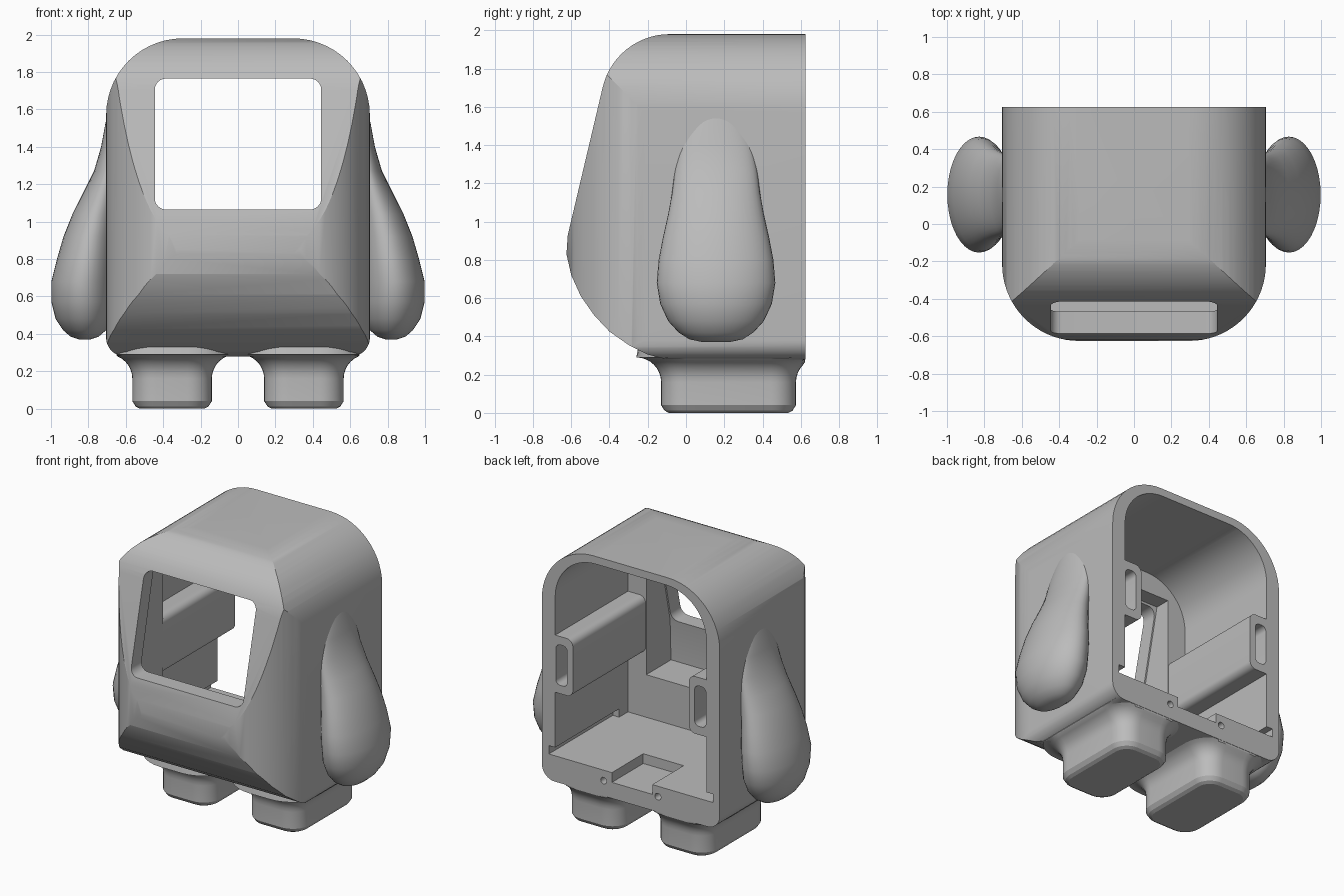
import bpy, bmesh, math
from mathutils import Vector

if "Cube" in bpy.data.objects:
    bpy.data.objects.remove(bpy.data.objects["Cube"])

grey = bpy.data.materials.new("plain grey")
grey.diffuse_color = (0.5, 0.5, 0.5, 1)
grey.use_nodes = True
grey.node_tree.nodes["Principled BSDF"].inputs["Base Color"].default_value = grey.diffuse_color


def rounded(corners, seg=14):
    """Polygon outline from (a, b, radius) corners."""
    out, n = [], len(corners)
    for i, (a, b, r) in enumerate(corners):
        p = Vector((a, b))
        if r == 0:
            out.append((a, b))
            continue
        u = (Vector(corners[i - 1][:2]) - p).normalized()
        v = (Vector(corners[(i + 1) % n][:2]) - p).normalized()
        half = u.angle(v) / 2
        c = p + (u + v).normalized() * (r / math.sin(half))
        s, e = p + u * (r / math.tan(half)) - c, p + v * (r / math.tan(half)) - c
        a0, a1 = math.atan2(s.y, s.x), math.atan2(e.y, e.x)
        d = (a1 - a0 + math.pi) % (2 * math.pi) - math.pi
        for k in range(seg + 1):
            t = a0 + d * k / seg
            out.append((c.x + r * math.cos(t), c.y + r * math.sin(t)))
    return out


def rect(a0, b0, a1, b1, r=0, seg=8):
    return rounded([(a0, b0, r), (a1, b0, r), (a1, b1, r), (a0, b1, r)], seg)


def loft(name, rings):
    """Closed solid through rings of equal point count."""
    bm = bmesh.new()
    vs = [[bm.verts.new(p) for p in ring] for ring in rings]
    n = len(vs[0])
    for lo, hi in zip(vs, vs[1:]):
        for i in range(n):
            bm.faces.new((lo[i], lo[(i + 1) % n], hi[(i + 1) % n], hi[i]))
    bm.faces.new(vs[0][::-1])
    bm.faces.new(vs[-1])
    bmesh.ops.recalc_face_normals(bm, faces=bm.faces)
    me = bpy.data.meshes.new(name)
    bm.to_mesh(me)
    bm.free()
    me.materials.append(grey)
    ob = bpy.data.objects.new(name, me)
    bpy.context.collection.objects.link(ob)
    return ob


def prism(name, outline, axis, lo, hi):
    place = {"x": lambda a, b, t: (t, a, b),
             "y": lambda a, b, t: (a, t, b),
             "z": lambda a, b, t: (a, b, t)}[axis]
    return loft(name, [[place(a, b, t) for a, b in outline] for t in (lo, hi)])


def combine(ob, tool, op):
    m = ob.modifiers.new(op, "BOOLEAN")
    m.operation, m.object, m.solver = op, tool, "EXACT"
    bpy.context.view_layer.objects.active = ob
    bpy.ops.object.modifier_apply(modifier=m.name)
    bpy.data.objects.remove(tool)


def smooth(ob, angle):
    bpy.ops.object.select_all(action="DESELECT")
    ob.select_set(True)
    bpy.context.view_layer.objects.active = ob
    bpy.ops.object.shade_smooth_by_angle(angle=math.radians(angle))


# Body: front, side and plan outlines intersected
BACK = 0.625
body = prism("body", rounded([(-0.705, 0.28, 0.1), (0.705, 0.28, 0.1),
                              (0.705, 1.98, 0.41), (-0.705, 1.98, 0.41)]), "y", -1, 1)
belly = [(-0.1, 0.28), (-0.2, 0.305), (-0.3, 0.355), (-0.4, 0.425), (-0.48, 0.51),
         (-0.55, 0.61), (-0.6, 0.72), (-0.625, 0.83), (-0.618, 0.93)]
side = rounded([(BACK, 0.28, 0)] + [(y, z, 0) for y, z in belly]
               + [(-0.37, 1.98, 0.36), (BACK, 1.98, 0)])
combine(body, prism("side_outline", side, "x", -1, 1), "INTERSECT")
plan = rounded([(-0.705, -0.625, 0.41), (0.705, -0.625, 0.41),
                (0.705, BACK, 0), (-0.705, BACK, 0)], 18)
combine(body, prism("plan_outline", plan, "z", 0, 3), "INTERSECT")

# Legs with rounded soles and flared tops
for s in (-1, 1):
    steps = [(0, -0.04), (0.012, -0.018), (0.04, 0)]
    for k in range(9):
        t = math.pi / 2 * k / 8
        steps.append((0.16 + 0.13 * math.sin(t), 0.13 * (1 - math.cos(t))))
    steps.append((0.34, 0.12))
    rings = []
    for z, o in steps:
        outline = rect(0.14 - o, -0.13 - o, 0.565 + o, 0.575 + o, 0.13 + o)
        rings.append([(s * max(0.003, min(x, 0.65)), min(y, BACK - 0.002), z)
                      for x, y in outline])
    combine(body, loft("leg", rings), "UNION")

# Hollow inside, open at the back, with a deeper bay behind the window
cavity = rounded([(-0.6, 0.465, 0), (0.6, 0.465, 0), (0.6, 1.925, 0.32), (-0.6, 1.925, 0.32)])
combine(body, prism("cavity", cavity, "y", -0.2, 1), "DIFFERENCE")
bay = [(0, 0.77), (-0.48, 0.77), (-0.47, 1.06), (-0.31, 1.78), (0, 1.78)]
combine(body, prism("bay", bay, "x", -0.455, 0.455), "DIFFERENCE")
window = rect(-0.445, 1.065, 0.445, 1.765, 0.06)
combine(body, prism("window", window, "y", -1, -0.1), "DIFFERENCE")

# Floor pocket, screw holes and corner grooves at the open back
combine(body, prism("pocket", rect(-0.17, 0.27, 0.15, 1), "z", 0.395, 0.6), "DIFFERENCE")
for s in (-1, 1):
    hole = [(s * 0.215 + 0.024 * math.cos(k * math.pi / 8),
             0.39 + 0.024 * math.sin(k * math.pi / 8)) for k in range(16)]
    combine(body, prism("hole", hole, "y", 0.45, 1), "DIFFERENCE")
    groove = rect(min(s * 0.55, s * 0.65), 0.465, max(s * 0.55, s * 0.65), 0.525)
    combine(body, prism("groove", groove, "y", -0.1, 1), "DIFFERENCE")
    # Side rail with a slot in its end
    rail = rect(min(s * 0.46, s * 0.66), 0.92, max(s * 0.46, s * 0.66), 1.33, 0.05)
    combine(body, prism("rail", rail, "y", -0.23, BACK - 0.001), "UNION")
    slot = rect(min(s * 0.505, s * 0.595), 0.98, max(s * 0.505, s * 0.595), 1.27, 0.035)
    combine(body, prism("slot", slot, "y", 0.4, 1), "DIFFERENCE")
smooth(body, 24)

# Arms: drooping teardrops that fade into the sides (z, centre x, half x, half y)
stations = [(0.37, 0.82, 0.03, 0.07), (0.385, 0.82, 0.075, 0.14), (0.42, 0.82, 0.115, 0.195),
            (0.48, 0.825, 0.15, 0.25), (0.57, 0.828, 0.17, 0.292), (0.68, 0.828, 0.17, 0.31),
            (0.8, 0.81, 0.158, 0.3), (0.92, 0.79, 0.143, 0.277), (1.04, 0.76, 0.125, 0.25),
            (1.15, 0.725, 0.105, 0.23), (1.27, 0.695, 0.075, 0.215), (1.4, 0.68, 0.052, 0.19),
            (1.52, 0.67, 0.04, 0.14), (1.6, 0.66, 0.03, 0.08)]
for s, name in ((-1, "left_arm"), (1, "right_arm")):
    rings = []
    for z, cx, rx, ry in stations:
        ts = [2 * math.pi * k / 40 for k in range(40)]
        rings.append([(s * (cx + rx * math.cos(t)), 0.157 + ry * math.sin(t), z) for t in ts])
    smooth(loft(name, rings), 60)
